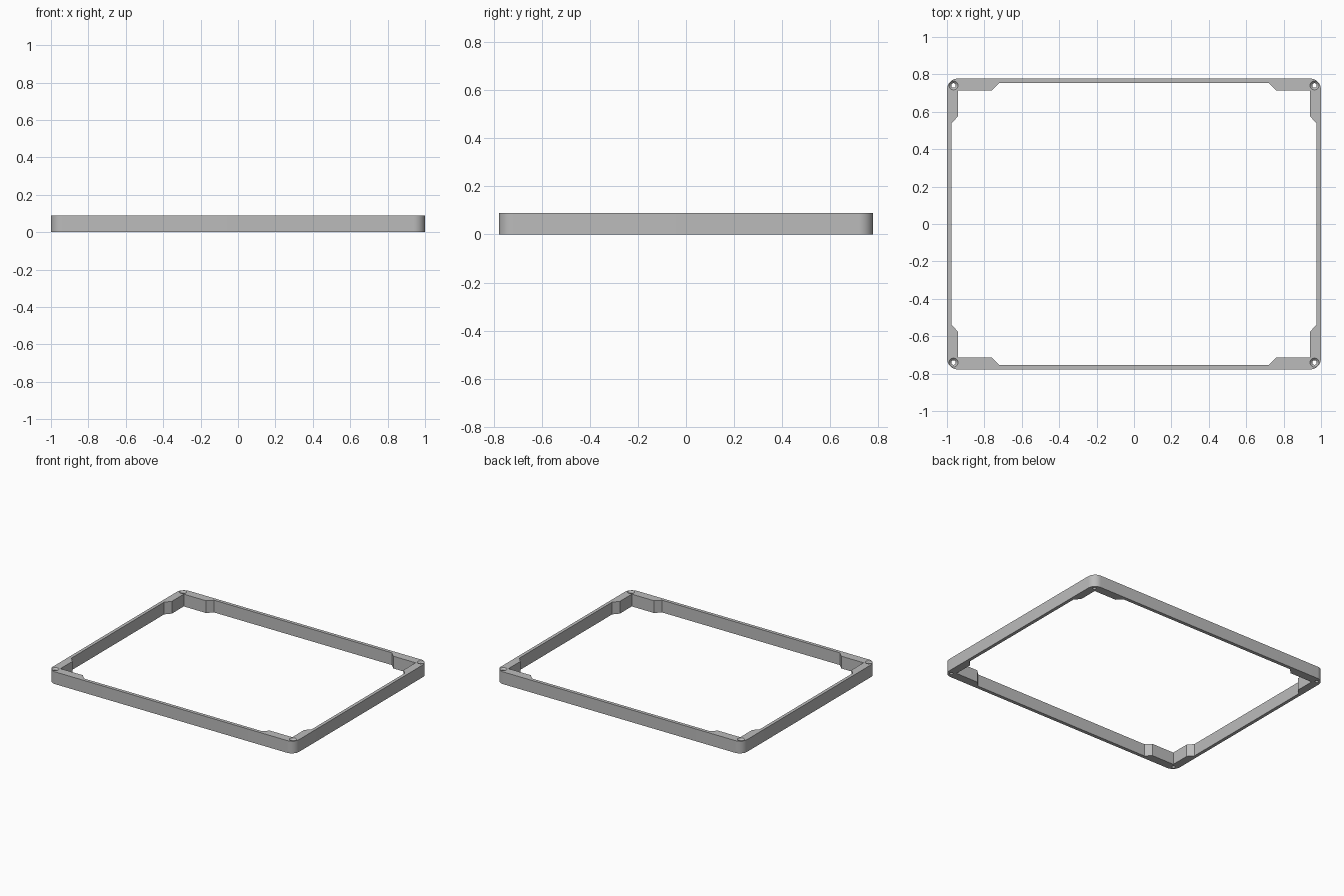
import bpy, bmesh, math

cube = bpy.data.objects.get("Cube")
if cube:
    bpy.data.objects.remove(cube, do_unlink=True)

HALF_X, HALF_Y, HEIGHT, RADIUS = 1.0, 0.778, 0.09, 0.06

grey = bpy.data.materials.new("plain grey")
grey.use_nodes = True
colour = (0.5, 0.5, 0.5, 1)
grey.diffuse_color = colour
grey.node_tree.nodes["Principled BSDF"].inputs["Base Color"].default_value = colour


def loft(bm, rings):
    """Closed solid through rings of equal point counts, bottom to top."""
    rows = [[bm.verts.new(p) for p in ring] for ring in rings]
    n = len(rows[0])
    for low, high in zip(rows, rows[1:]):
        for i in range(n):
            j = (i + 1) % n
            bm.faces.new((low[i], low[j], high[j], high[i]))
    bm.faces.new(rows[0][::-1])
    bm.faces.new(rows[-1])


def mirrored(quarter):
    """Repeat a counter-clockwise quarter outline in all four quadrants."""
    loop = []
    for sx, sy in ((1, 1), (-1, 1), (-1, -1), (1, -1)):
        pts = [(x * sx, y * sy) for x, y in quarter]
        loop += pts if sx * sy > 0 else pts[::-1]
    return loop


def circle(cx, cy, r, z, n=32):
    return [(cx + r * math.cos(math.tau * i / n),
             cy + r * math.sin(math.tau * i / n), z) for i in range(n)]


def prism(bm, outline, z0, z1):
    loft(bm, [[(x, y, z) for x, y in outline] for z in (z0, z1)])


def make_object(name, bm):
    mesh = bpy.data.meshes.new(name)
    bm.to_mesh(mesh)
    bm.free()
    mesh.materials.append(grey)
    obj = bpy.data.objects.new(name, mesh)
    bpy.context.collection.objects.link(obj)
    return obj


# Outer block with rounded vertical corners
STEPS = 12
corner = [(HALF_X - RADIUS + RADIUS * math.cos(math.pi / 2 * i / STEPS),
           HALF_Y - RADIUS + RADIUS * math.sin(math.pi / 2 * i / STEPS))
          for i in range(STEPS + 1)]
bm = bmesh.new()
prism(bm, mirrored(corner), 0, HEIGHT)
frame = make_object("frame", bm)

# Opening that leaves thin walls and chamfered corner pads
opening = [(0.976, 0.538), (0.941, 0.576), (0.941, 0.715),
           (0.76, 0.715), (0.722, 0.753)]
bm = bmesh.new()
prism(bm, mirrored(opening), -0.05, HEIGHT + 0.05)
opening_cutter = make_object("opening_cutter", bm)

# Countersunk screw holes, one in each corner
profile = [(0.012, -0.02), (0.012, HEIGHT - 0.012),
           (0.024, HEIGHT), (0.034, HEIGHT + 0.01)]
bm = bmesh.new()
for sx in (-1, 1):
    for sy in (-1, 1):
        loft(bm, [circle(sx * 0.965, sy * 0.741, r, z) for r, z in profile])
hole_cutter = make_object("screw_hole_cutter", bm)

# Cut, then discard the cutters
for cutter in (opening_cutter, hole_cutter):
    cutter.hide_render = True
    mod = frame.modifiers.new(cutter.name, "BOOLEAN")
    mod.operation = "DIFFERENCE"
    mod.solver = "EXACT"
    mod.object = cutter
bpy.context.view_layer.update()
result = bpy.data.meshes.new_from_object(
    frame.evaluated_get(bpy.context.evaluated_depsgraph_get()))
frame.modifiers.clear()
frame.data = result
result.name = "frame"
for cutter in (opening_cutter, hole_cutter):
    bpy.data.objects.remove(cutter, do_unlink=True)

# Smooth the rounded corners and holes, keep the edges crisp
for o in bpy.context.selected_objects:
    o.select_set(False)
frame.select_set(True)
bpy.context.view_layer.objects.active = frame
bpy.ops.object.shade_smooth_by_angle(angle=math.radians(30))
